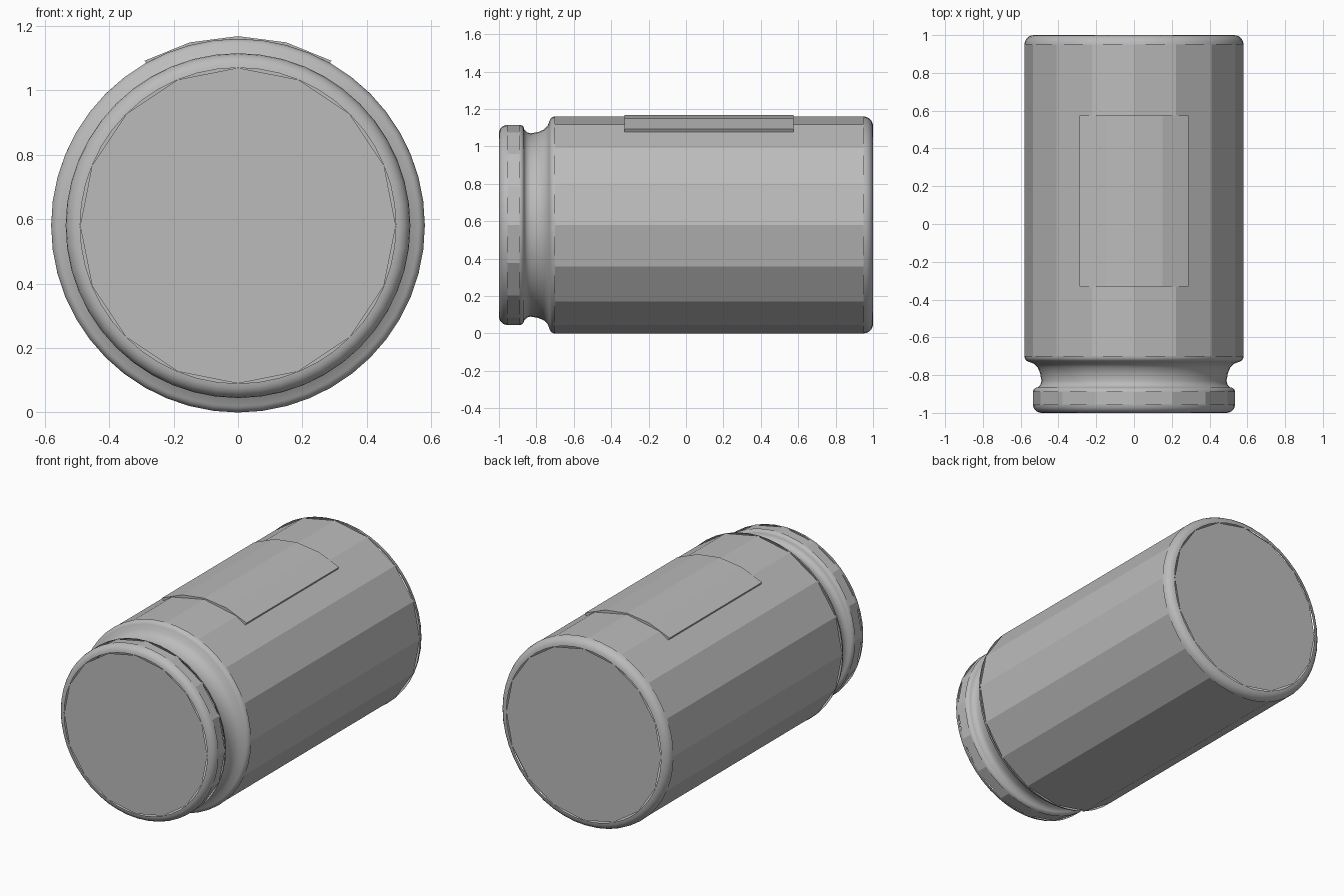
import bpy, bmesh, math

cube = bpy.data.objects.get("Cube")
if cube:
    bpy.data.objects.remove(cube)

R = 0.58            # body radius, also the axis height
FACETS, FINE = 16, 48

grey = bpy.data.materials.new("plain_grey")
grey.use_nodes = True
colour = (0.5, 0.5, 0.5, 1)
grey.diffuse_color = colour
grey.node_tree.nodes["Principled BSDF"].inputs["Base Color"].default_value = colour


def finish(bm, name, smooth=False):
    bmesh.ops.recalc_face_normals(bm, faces=bm.faces)
    mesh = bpy.data.meshes.new(name)
    bm.to_mesh(mesh)
    bm.free()
    mesh.materials.append(grey)
    for p in mesh.polygons:
        p.use_smooth = smooth
    obj = bpy.data.objects.new(name, mesh)
    bpy.context.collection.objects.link(obj)
    return obj


def point(r, a, y):
    return (r * math.sin(a), y, R + r * math.cos(a))


def revolve(name, profile, sides, smooth=False):
    """Sweep (y, radius) points round the long axis."""
    bm = bmesh.new()
    rings = [[bm.verts.new(point(r, math.tau * i / sides, y)) for i in range(sides)]
             for y, r in profile]
    for a, b in zip(rings, rings[1:]):
        for i in range(sides):
            j = (i + 1) % sides
            bm.faces.new((a[i], a[j], b[j], b[i]))
    return finish(bm, name, smooth)


def disc(name, y, r, direction):
    bm = bmesh.new()
    ring = [bm.verts.new(point(r, math.tau * i / FACETS, y)) for i in range(FACETS)]
    face = bm.faces.new(ring)
    face.normal_update()
    if face.normal.y * direction < 0:
        face.normal_flip()
    mesh = bpy.data.meshes.new(name)
    bm.to_mesh(mesh)
    bm.free()
    mesh.materials.append(grey)
    bpy.context.collection.objects.link(bpy.data.objects.new(name, mesh))


def arc(cy, cr, rad, start, end, steps=5):
    """Rounded corner as (y, radius) points, angles in degrees from +y."""
    angles = [math.radians(start + (end - start) * i / steps) for i in range(steps + 1)]
    return [(cy + rad * math.cos(a), cr + rad * math.sin(a)) for a in angles]


# Faceted straight walls
revolve("body_wall", [(-0.70, R), (0.95, R)], FACETS)
revolve("lid_wall", [(-0.96, 0.535), (-0.89, 0.535)], FACETS)

# Flat ends
disc("lid_face", -1.0, 0.49, -1)
disc("base_face", 1.0, 0.53, 1)

# Rounded rims and the waisted neck
revolve("base_rim", arc(0.95, 0.53, 0.05, 90, 0), FINE, True)
revolve("lid_front_rim", arc(-0.955, 0.49, 0.045, 180, 90), FINE, True)
neck = (arc(-0.89, 0.51, 0.025, 90, 0) + [(-0.85, 0.495), (-0.83, 0.49)]
        + [(-0.79, 0.497), (-0.76, 0.51), (-0.74, 0.53)]
        + arc(-0.70, 0.55, 0.03, 160, 90))
revolve("neck", neck, FINE, True)

# Thin curved panel on top of the body
bm = bmesh.new()
STEPS, HALF = 4, math.radians(29.5)
inner, outer = [], []
for i in range(STEPS + 1):
    a = -HALF + 2 * HALF * i / STEPS
    for row, r in ((inner, 0.56), (outer, 0.588)):
        row.append([bm.verts.new(point(r, a, y)) for y in (-0.33, 0.575)])
for i in range(STEPS):
    for row in (inner, outer):
        bm.faces.new((row[i][0], row[i + 1][0], row[i + 1][1], row[i][1]))
    for k in (0, 1):
        bm.faces.new((inner[i][k], inner[i + 1][k], outer[i + 1][k], outer[i][k]))
for i in (0, STEPS):
    bm.faces.new((inner[i][0], inner[i][1], outer[i][1], outer[i][0]))
finish(bm, "top_panel")
